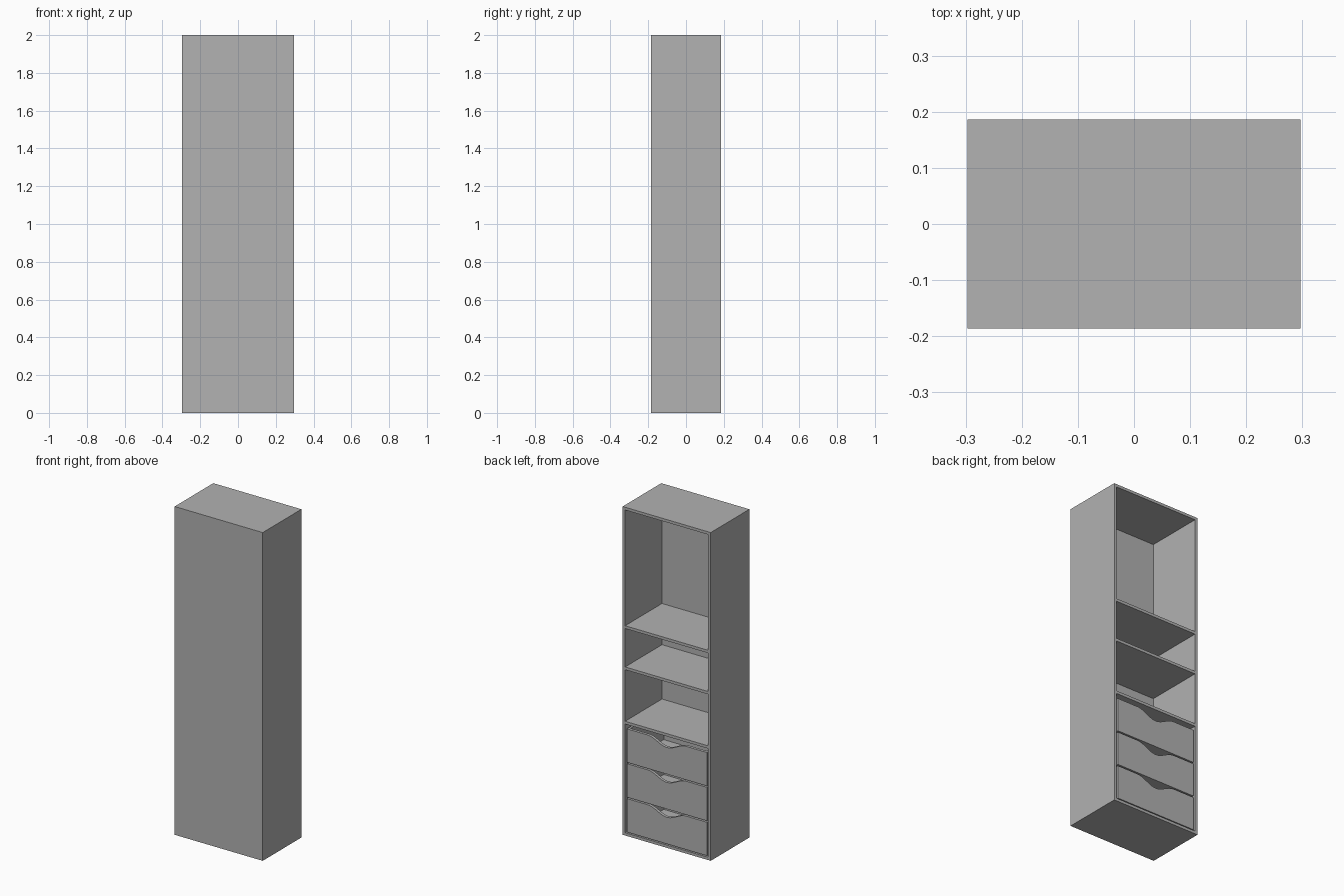
import bpy, bmesh, math

cube = bpy.data.objects.get("Cube")
if cube:
    bpy.data.objects.remove(cube, do_unlink=True)

grey = bpy.data.materials.new("plain_grey")
grey.use_nodes = True
grey.diffuse_color = (0.445, 0.445, 0.445, 1)
grey.node_tree.nodes["Principled BSDF"].inputs["Base Color"].default_value = grey.diffuse_color

W, D, H, T = 0.297, 0.186, 2.0, 0.017   # half width, half depth, height, board


def add_object(name, bm):
    bmesh.ops.recalc_face_normals(bm, faces=bm.faces)
    mesh = bpy.data.meshes.new(name)
    bm.to_mesh(mesh)
    bm.free()
    mesh.materials.append(grey)
    obj = bpy.data.objects.new(name, mesh)
    bpy.context.collection.objects.link(obj)
    return obj


def board(name, x, y, z):
    """Box spanning the given (low, high) ranges."""
    bm = bmesh.new()
    bmesh.ops.create_cube(bm, size=1)
    for v in bm.verts:
        v.co = [lo + (c + 0.5) * (hi - lo) for c, (lo, hi) in zip(v.co, (x, y, z))]
    return add_object(name, bm)


def notched_front(name, half, y, z):
    """Drawer front with a softly curved finger notch in the top edge."""
    notch, depth, steps = 0.13, 0.042, 24
    outline = [(-half, z[1]), (-half, z[0]), (half, z[0]), (half, z[1])]
    for i in range(steps + 1):
        t = 1 - 2 * i / steps
        outline.append((notch * t, z[1] - depth * (1 + math.cos(math.pi * t)) / 2))
    bm = bmesh.new()
    face = bm.faces.new([bm.verts.new((px, y[0], pz)) for px, pz in outline])
    result = bmesh.ops.extrude_face_region(bm, geom=[face])
    moved = [g for g in result["geom"] if isinstance(g, bmesh.types.BMVert)]
    bmesh.ops.translate(bm, verts=moved, vec=(0, y[1] - y[0], 0))
    return add_object(name, bm)


# Cabinet carcass, open towards +y
inner = W - T
for side, s in (("left", 1), ("right", -1)):
    board(side + "_side_panel", sorted((s * inner, s * W)), (-D, D), (0, H))
board("closed_panel", (-inner, inner), (-D, -D + T), (T, H - T))
board("bottom_panel", (-inner, inner), (-D, D), (0, T))
board("top_panel", (-inner, inner), (-D, D), (H - T, H))

# Fixed shelves
for name, top in (("upper_shelf", 1.278), ("middle_shelf", 1.027), ("lower_shelf", 0.696)):
    board(name, (-inner, inner), (-D + T, D), (top - T, top))

# Three stacked drawers
half, wall = 0.27, 0.013
rear, face = -0.166, D - 0.002
for i, level in enumerate(("bottom", "middle", "top")):
    low = 0.023 + 0.2125 * i
    z = (low, low + 0.204)
    name = level + "_drawer_"
    notched_front(name + "front", half, (face - T, face), z)
    for side, s in (("left", 1), ("right", -1)):
        board(name + side + "_wall", sorted((s * half, s * (half - wall))), (rear, face - T), z)
    board(name + "rear_wall", (wall - half, half - wall), (rear, rear + wall), z)
    board(name + "floor", (wall - half, half - wall), (rear + wall, face - T), (low, low + wall))
